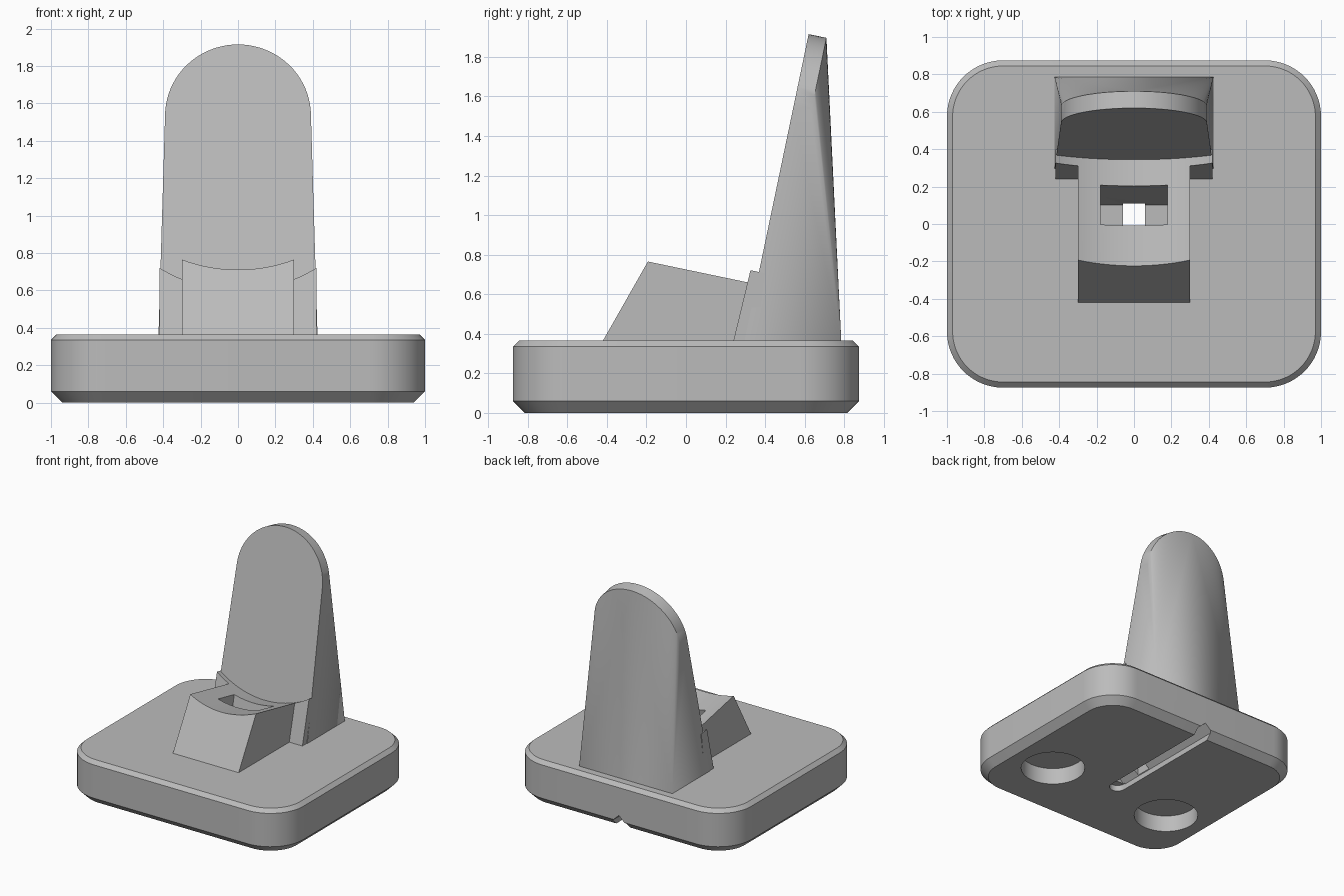
import bpy, bmesh, math
from mathutils import Vector, Matrix

if "Cube" in bpy.data.objects:
    bpy.data.objects.remove(bpy.data.objects["Cube"], do_unlink=True)

GREY = (0.5, 0.5, 0.5, 1)
mat = bpy.data.materials.new("plain grey")
mat.use_nodes = True
mat.diffuse_color = GREY
mat.node_tree.nodes["Principled BSDF"].inputs["Base Color"].default_value = GREY

TILT = math.radians(11.8)
UP = Vector((0, math.sin(TILT), math.cos(TILT)))      # along the backrest
BACK = Vector((0, math.cos(TILT), -math.sin(TILT)))   # through the backrest
DECK = 0.365


def make(name, bm):
    bmesh.ops.recalc_face_normals(bm, faces=bm.faces)
    me = bpy.data.meshes.new(name)
    bm.to_mesh(me)
    bm.free()
    me.materials.append(mat)
    ob = bpy.data.objects.new(name, me)
    bpy.context.collection.objects.link(ob)
    return ob


def hull(name, points):
    bm = bmesh.new()
    for p in points:
        bm.verts.new(p)
    bmesh.ops.convex_hull(bm, input=bm.verts)
    bmesh.ops.delete(bm, geom=[v for v in bm.verts if not v.link_faces], context='VERTS')
    bmesh.ops.dissolve_limit(bm, angle_limit=0.003, verts=bm.verts, edges=bm.edges)
    return make(name, bm)


def side_prism(name, half, profile):
    """Extrude a (y, z) profile across x."""
    return hull(name, [(s * half, y, z) for s in (-1, 1) for y, z in profile])


def cylinder(name, radius, depth, matrix, segments=64):
    bm = bmesh.new()
    bmesh.ops.create_cone(bm, cap_ends=True, segments=segments, radius1=radius,
                          radius2=radius, depth=depth, matrix=matrix)
    return make(name, bm)


def cut(ob, cutters):
    bpy.context.view_layer.objects.active = ob
    for c in cutters:
        m = ob.modifiers.new("cut", 'BOOLEAN')
        m.operation, m.solver, m.object = 'DIFFERENCE', 'EXACT', c
        bpy.ops.object.modifier_apply(modifier=m.name)


def rounded_ring(inset, z):
    """Rounded rectangle outline of the base."""
    pts, r, steps = [], 0.3, 16
    for q, (sx, sy) in enumerate(((1, 1), (-1, 1), (-1, -1), (1, -1))):
        for i in range(steps + 1):
            a = math.pi / 2 * (q + i / steps)
            pts.append((sx * (1 - r) + (r - inset) * math.cos(a),
                        sy * (0.875 - r) + (r - inset) * math.sin(a), z))
    return pts


# Base slab with a chamfered foot and top edge
base = hull("base", [p for inset, z in ((0.06, 0), (0, 0.06), (0, 0.335), (0.03, DECK))
                     for p in rounded_ring(inset, z)])

# Backrest: tilted arched plate blended down to a wide rectangular foot
R = 0.39
top = Vector((0, 0.62, 1.915))
centre = top - UP * R
arch = [centre + Vector((R * math.cos(a), 0, 0)) + UP * R * math.sin(a)
        for a in (math.pi * i / 40 for i in range(41))]
foot_front = top - UP * ((top.z - DECK) / UP.z)
foot = [(s * 0.425, y, DECK) for s in (-1, 1) for y in (foot_front.y, 0.785)]
backrest = hull("backrest", arch + [p + BACK * 0.092 for p in arch] + foot)

# Front cradle and the ledge across the foot of the backrest
cradle = side_prism("cradle", 0.3, [(-0.42, DECK), (-0.17, 0.805), (0.34, 0.72), (0.4, DECK)])
ledge = side_prism("ledge", 0.42, [(0.24, DECK), (0.345, 0.8), (0.41, 0.8), (0.36, DECK)])

# Cutters: hollow seat, connector pocket, cable opening, groove, foot recesses
seat_r = 0.78
seat_mid = Vector((0, -0.222, 0.71)) + UP * seat_r
seat = cylinder("seat_cutter", seat_r, 3,
                Matrix.Translation(seat_mid) @ BACK.to_track_quat('Z', 'Y').to_matrix().to_4x4(), 128)
lean = math.tan(TILT)
pocket = side_prism("pocket_cutter", 0.18,
                    [(y + (z - 0.7) * lean, z) for y in (0, 0.22) for z in (0.13, 0.9)])
opening = side_prism("opening_cutter", 0.06, [(y, z) for y in (-0.02, 0.11) for z in (-0.05, 0.2)])
groove = hull("groove_cutter", [(x, y, z) for y in (-0.2, 1)
                                for x, z in ((-0.065, -0.05), (-0.065, 0.045), (0, 0.105),
                                             (0.065, 0.045), (0.065, -0.05))])
groove_end = cylinder("groove_end_cutter", 0.065, 0.1, Matrix.Translation((0, -0.2, 0)), 24)
recesses = [cylinder("recess_cutter", 0.25, 0.28, Matrix.Translation((s * 0.58, -0.3, 0)))
            for s in (-1, 1)]

cut(cradle, [seat, pocket])
cut(ledge, [seat])
cut(base, [pocket, opening, groove, groove_end] + recesses)
for c in [seat, pocket, opening, groove, groove_end] + recesses:
    bpy.data.objects.remove(c, do_unlink=True)

# Smooth shading with crisp edges
for ob in (base, backrest, cradle, ledge):
    bpy.ops.object.select_all(action='DESELECT')
    ob.select_set(True)
    bpy.context.view_layer.objects.active = ob
    bpy.ops.object.shade_smooth_by_angle(angle=math.radians(30))
